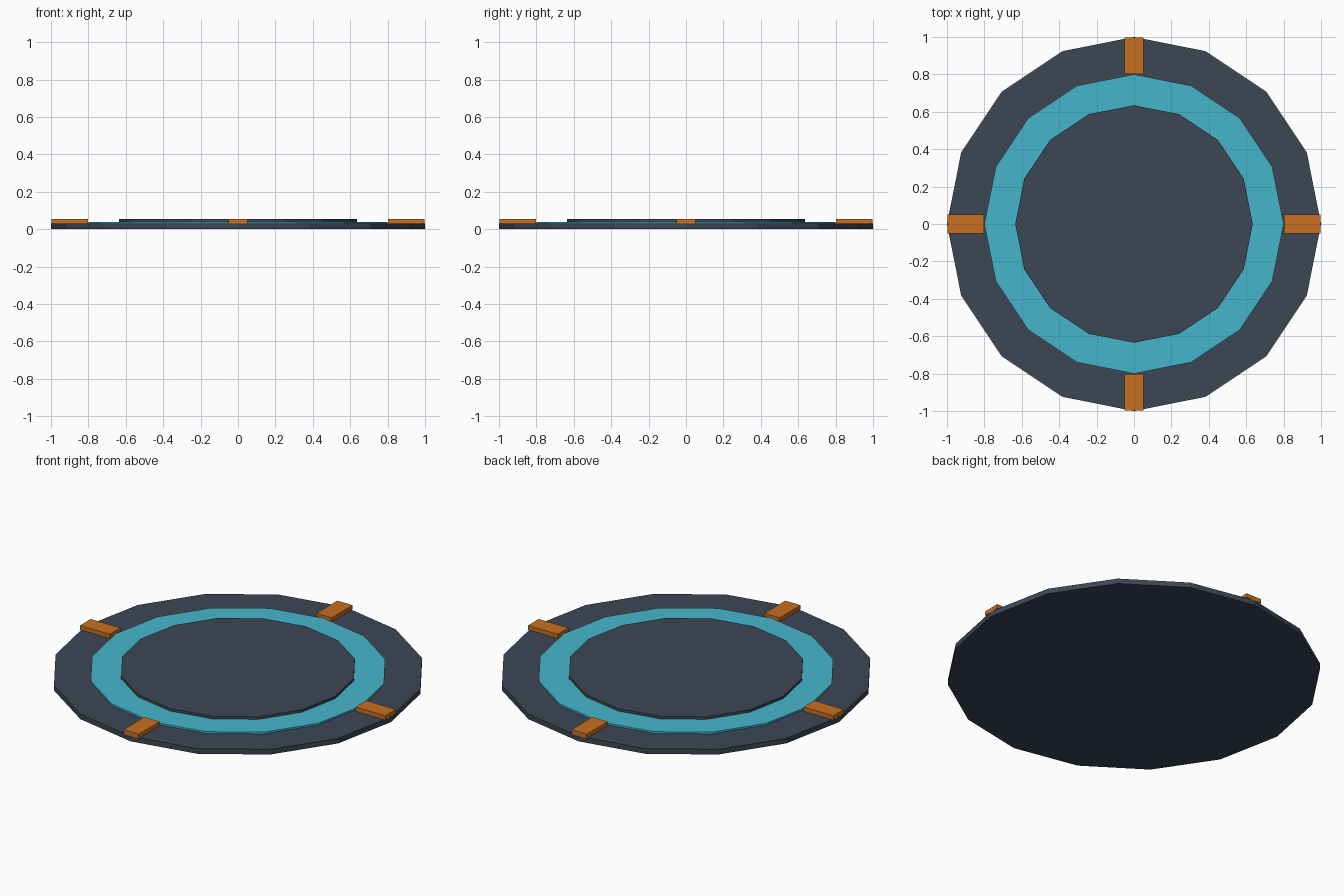
import bpy
import bmesh
from math import pi
from mathutils import Matrix

cube = bpy.data.objects.get("Cube")
if cube:
    bpy.data.objects.remove(cube, do_unlink=True)


def material(name, rgb):
    mat = bpy.data.materials.new(name)
    mat.use_nodes = True
    colour = (*rgb, 1)
    mat.diffuse_color = colour
    mat.node_tree.nodes["Principled BSDF"].inputs["Base Color"].default_value = colour
    return mat


slate = material("slate", (0.045, 0.061, 0.091))
teal = material("teal", (0.06, 0.47, 0.6))
orange = material("orange", (0.58, 0.162, 0.015))


def add_object(name, bm, mat):
    mesh = bpy.data.meshes.new(name)
    bm.to_mesh(mesh)
    bm.free()
    mesh.materials.append(mat)
    obj = bpy.data.objects.new(name, mesh)
    bpy.context.collection.objects.link(obj)
    return obj


def disc(name, radius, bottom, top, mat):
    bm = bmesh.new()
    bmesh.ops.create_cone(bm, cap_ends=True, segments=16, radius1=radius,
                          radius2=radius, depth=top - bottom,
                          matrix=Matrix.Translation((0, 0, (bottom + top) / 2)))
    return add_object(name, bm, mat)


# Stacked flat-sided discs
disc("base_plate", 1.0, 0, 0.03, slate)
disc("glow_ring", 0.8, 0.03, 0.04, teal)
disc("centre_pad", 0.635, 0.04, 0.055, slate)

# Four marker blocks around the rim
for i, side in enumerate(("left", "back", "right", "front")):
    bm = bmesh.new()
    placement = (Matrix.Rotation(i * pi / 2, 4, "Z")
                 @ Matrix.Translation((0.9, 0, 0.0425))
                 @ Matrix.Diagonal((0.195, 0.1, 0.025, 1)))
    bmesh.ops.create_cube(bm, size=1, matrix=placement)
    add_object(side + "_marker", bm, orange)
